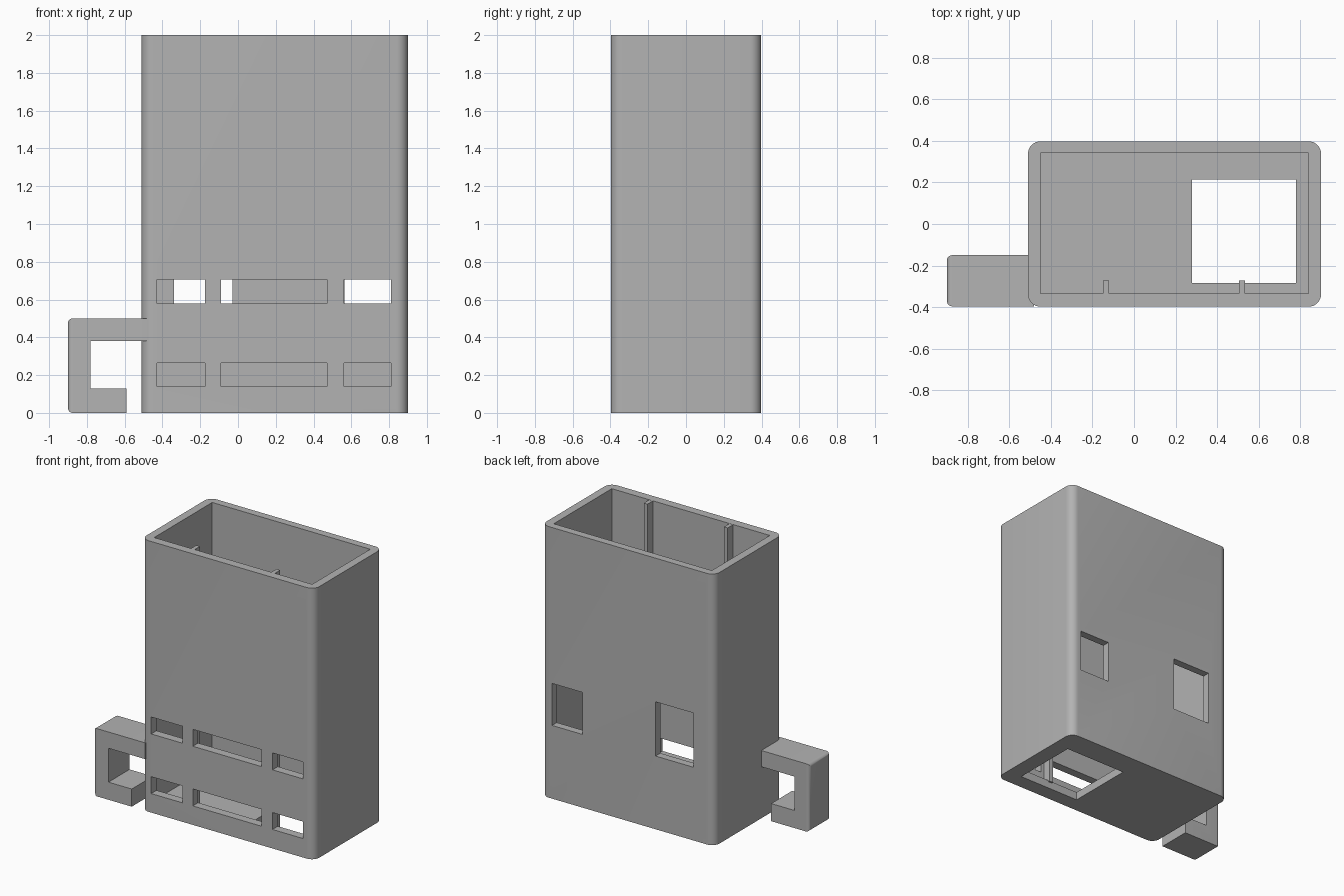
import bpy, bmesh

if "Cube" in bpy.data.objects:
    bpy.data.objects.remove(bpy.data.objects["Cube"], do_unlink=True)

mat = bpy.data.materials.new("plain_grey")
mat.use_nodes = True
GREY = (0.45, 0.45, 0.45, 1)
mat.diffuse_color = GREY
mat.node_tree.nodes["Principled BSDF"].inputs["Base Color"].default_value = GREY


def finish(name, bm):
    bmesh.ops.recalc_face_normals(bm, faces=bm.faces)
    mesh = bpy.data.meshes.new(name)
    bm.to_mesh(mesh)
    bm.free()
    mesh.materials.append(mat)
    ob = bpy.data.objects.new(name, mesh)
    bpy.context.collection.objects.link(ob)
    return ob


def round_edges(bm, test, radius):
    edges = [e for e in bm.edges if test(*e.verts)]
    bmesh.ops.bevel(bm, geom=edges, offset=radius, segments=8,
                    profile=0.5, affect='EDGES')


def box(name, xs, ys, zs, radius=0):
    bm = bmesh.new()
    bmesh.ops.create_cube(bm, size=1)
    for v in bm.verts:
        v.co = [r[0] if c < 0 else r[1] for c, r in zip(v.co, (xs, ys, zs))]
    if radius:  # round the upright edges
        round_edges(bm, lambda a, b: abs(a.co.z - b.co.z) > 0.01, radius)
    return finish(name, bm)


def combine(target, other, operation):
    mod = target.modifiers.new(other.name, 'BOOLEAN')
    mod.operation = operation
    mod.solver = 'EXACT'
    mod.object = other
    bpy.context.view_layer.objects.active = target
    bpy.ops.object.modifier_apply(modifier=mod.name)
    bpy.data.objects.remove(other, do_unlink=True)


# Rounded housing hollowed from the top
housing = box("housing", (-0.51, 0.9), (-0.398, 0.398), (0, 2), 0.06)
combine(housing, box("cavity", (-0.45, 0.84), (-0.335, 0.342), (0.06, 2.2)), 'DIFFERENCE')

# Two rows of slots in the front wall
for zs in ((0.14, 0.265), (0.58, 0.705)):
    for xs in ((-0.43, -0.175), (-0.09, 0.47), (0.56, 0.81)):
        combine(housing, box("slot", xs, (-0.5, -0.3), zs), 'DIFFERENCE')

# Back windows
for xs, zs in (((-0.34, -0.03), (0.54, 0.94)), ((0.565, 0.815), (0.54, 0.85))):
    combine(housing, box("window", xs, (0.3, 0.5), zs), 'DIFFERENCE')

# Opening in the floor
combine(housing, box("floor_opening", (0.28, 0.78), (-0.285, 0.215), (-0.1, 0.15)), 'DIFFERENCE')

# Hook on the right-hand side
outline = [(-0.9, 0), (-0.59, 0), (-0.59, 0.13), (-0.78, 0.13),
           (-0.78, 0.38), (-0.48, 0.38), (-0.48, 0.5), (-0.9, 0.5)]
bm = bmesh.new()
face = bm.faces.new([bm.verts.new((x, -0.396, z)) for x, z in outline])
side = bmesh.ops.extrude_face_region(bm, geom=[face])["geom"]
for v in side:
    if isinstance(v, bmesh.types.BMVert):
        v.co.y = -0.15
bmesh.ops.recalc_face_normals(bm, faces=bm.faces)
round_edges(bm, lambda a, b: a.co.x < -0.89 and b.co.x < -0.89, 0.025)
hook = finish("hook", bm)

# Upright guide ribs inside the front wall
ribs = [box("guide_rib", (x, x + 0.03), (-0.345, -0.272), (0.05, 1.999))
        for x in (-0.15, 0.505)]

for ob in (housing, hook, *ribs):
    bpy.ops.object.select_all(action='DESELECT')
    ob.select_set(True)
    bpy.context.view_layer.objects.active = ob
    bpy.ops.object.shade_smooth_by_angle()
